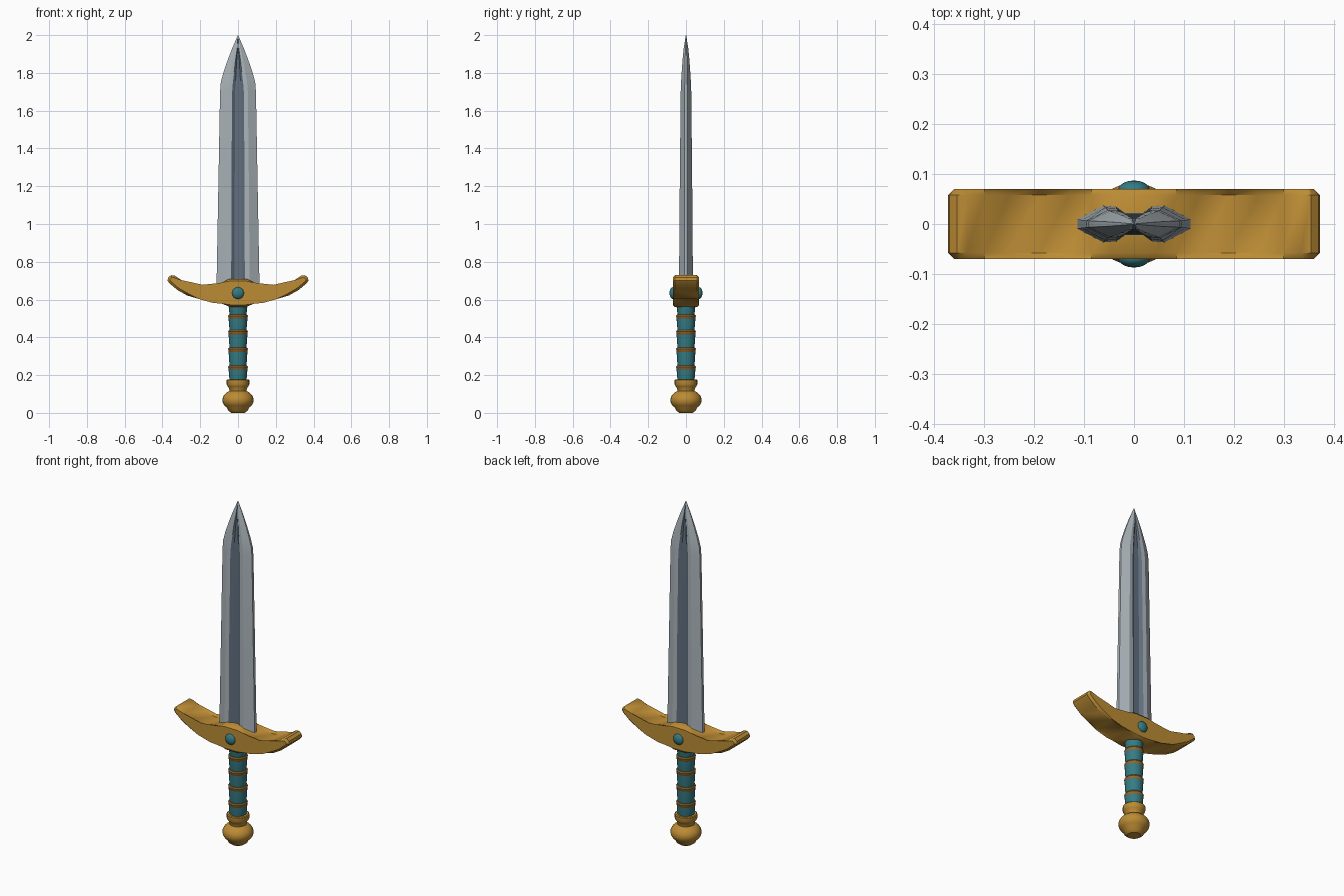
import bpy, bmesh, math
from mathutils import Matrix

cube = bpy.data.objects.get("Cube")
if cube:
    bpy.data.objects.remove(cube, do_unlink=True)


def material(name, rgb):
    m = bpy.data.materials.new(name)
    m.use_nodes = True
    m.diffuse_color = (*rgb, 1)
    m.node_tree.nodes["Principled BSDF"].inputs["Base Color"].default_value = (*rgb, 1)
    return m


GOLD = material("gold", (0.5, 0.26, 0.035))
BRONZE = material("bronze", (0.31, 0.14, 0.025))
TEAL = material("teal", (0.035, 0.2, 0.23))
STEEL = material("steel", (0.4, 0.45, 0.48))
DARK_STEEL = material("dark steel", (0.12, 0.16, 0.21))


def finish(name, bm, mats, angle=35):
    bmesh.ops.recalc_face_normals(bm, faces=bm.faces)
    mesh = bpy.data.meshes.new(name)
    bm.to_mesh(mesh)
    bm.free()
    for m in mats:
        mesh.materials.append(m)
    mesh.shade_smooth()
    mesh.set_sharp_from_angle(angle=math.radians(angle))
    obj = bpy.data.objects.new(name, mesh)
    bpy.context.collection.objects.link(obj)
    return obj


def loft(bm, rings):
    """Join rings of vertices, closing both ends; returns the side faces by ring slot."""
    loops = [[bm.verts.new(p) for p in ring] for ring in rings]
    n = len(loops[0])
    sides = []
    for a, b in zip(loops, loops[1:]):
        for i in range(n):
            j = (i + 1) % n
            sides.append((i, bm.faces.new((a[i], a[j], b[j], b[i]))))
    bm.faces.new(loops[0])
    bm.faces.new(loops[-1])
    return sides


def turned(name, profile, mat, sides=24):
    """Lathe a (radius, height) profile around the vertical axis."""
    bm = bmesh.new()
    turn = [2 * math.pi * i / sides for i in range(sides)]
    loft(bm, [[(r * math.cos(a), r * math.sin(a), z) for a in turn] for r, z in profile])
    return finish(name, bm, [mat])


# Blade: height, half width, half thickness, half width of the fuller
STATIONS = [(0.66, 0.114, 0.037, 0.036), (1.2, 0.104, 0.033, 0.035),
            (1.7, 0.095, 0.028, 0.031), (1.75, 0.091, 0.026, 0.027),
            (1.8, 0.078, 0.023, 0.021), (1.87, 0.054, 0.018, 0.013),
            (1.93, 0.031, 0.012, 0.004), (2.0, 0.001, 0.001, 0.0003)]


def blade_ring(z, w, t, f):
    quarter = [(w, t * 0.25), (f + (w - f) * 0.33, t), (f, t * 0.95), (f * 0.5, t * 0.6)]
    half = quarter + [(-x, y) for x, y in reversed(quarter)]
    return [(x, y, z) for x, y in half + [(-x, -y) for x, y in half]]


bm = bmesh.new()
for slot, face in loft(bm, [blade_ring(*s) for s in STATIONS]):
    face.material_index = int(slot % 8 in (2, 3, 4))
finish("blade", bm, [STEEL, DARK_STEEL], 20)

# Crossguard: right half of the outline, top to bottom around the rounded tip
HALF = [(0.045, 0.71), (0.085, 0.69), (0.13, 0.672), (0.19, 0.666), (0.25, 0.68),
        (0.3, 0.703), (0.335, 0.727), (0.355, 0.729), (0.37, 0.716), (0.373, 0.7),
        (0.362, 0.685), (0.32, 0.65), (0.27, 0.622), (0.21, 0.604), (0.13, 0.594),
        (0.085, 0.578), (0.04, 0.56)]
outline = HALF + [(-x, z) for x, z in reversed(HALF)]
bm = bmesh.new()
loft(bm, [[(x, y, z) for x, z in outline] for y in (-0.07, 0.07)])
rims = [e for e in bm.edges if abs(e.verts[0].co.y - e.verts[1].co.y) < 0.01]
bmesh.ops.bevel(bm, geom=rims, offset=0.012, segments=1, affect='EDGES')
finish("crossguard", bm, [GOLD], 30)

# Gems on both faces of the guard
for side, y in (("front", -0.068), ("back", 0.068)):
    bm = bmesh.new()
    bmesh.ops.create_uvsphere(bm, u_segments=16, v_segments=10, radius=0.032)
    bmesh.ops.transform(bm, verts=bm.verts, matrix=Matrix.Translation((0, y, 0.634))
                        @ Matrix.Rotation(math.pi / 2, 4, 'X')
                        @ Matrix.Diagonal((1, 1, 0.6, 1)))
    finish(side + "_gem", bm, [TEAL], 45)

# Grip: wrapped sections tapering down to each band
BANDS = (0.508, 0.425, 0.333, 0.238)
edges = (0.575,) + BANDS + (0.16,)
for i, (top, bottom) in enumerate(zip(edges, edges[1:])):
    mid = (top + bottom) / 2
    turned(f"grip_wrap_{i + 1}",
           [(0.043, bottom), (0.045, bottom + 0.02), (0.048, mid), (0.05, top)], TEAL)
for i, z in enumerate(BANDS):
    turned(f"grip_band_{i + 1}", [(0.044, z - 0.016), (0.05, z - 0.009),
                                  (0.052, z + 0.006), (0.048, z + 0.013)], BRONZE)

# Pommel: collar and ball with a flattened foot
turned("pommel_collar", [(0.045, 0.11), (0.047, 0.13), (0.056, 0.142), (0.06, 0.15),
                         (0.06, 0.173), (0.056, 0.177)], GOLD)
ball = [(0.083 * math.cos(a), 0.068 + 0.058 * math.sin(a))
        for a in (math.radians(d) for d in range(-45, 76, 15))]
turned("pommel_ball", [(0.035, 0.0), (0.052, 0.012)] + ball, GOLD)
